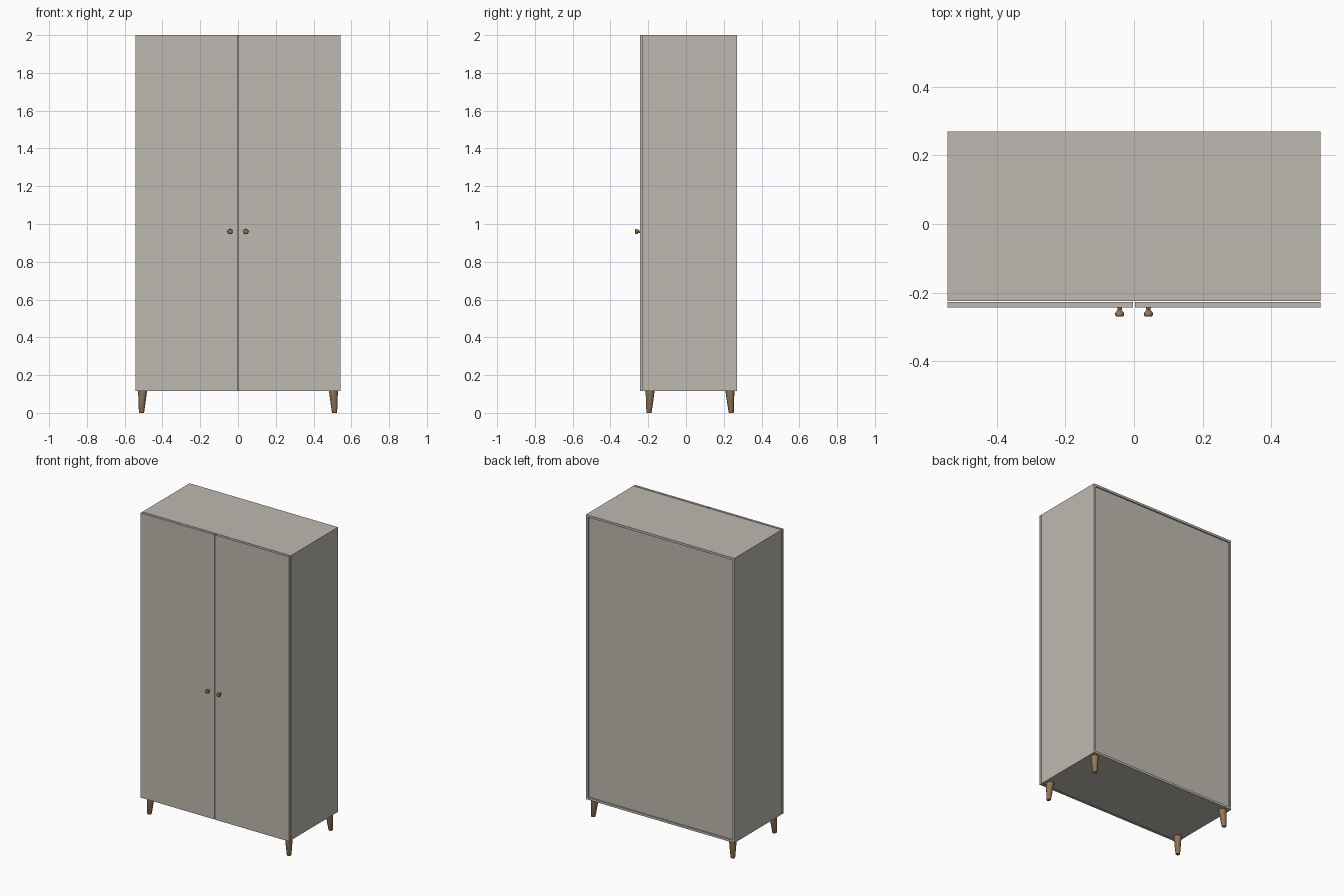
import bpy
import bmesh
from math import radians
from mathutils import Matrix, Vector

cube = bpy.data.objects.get("Cube")
if cube:
    bpy.data.objects.remove(cube)


def material(name, color):
    m = bpy.data.materials.new(name)
    m.use_nodes = True
    m.diffuse_color = color
    m.node_tree.nodes["Principled BSDF"].inputs["Base Color"].default_value = color
    return m


paint = material("warm_grey_paint", (0.52, 0.49, 0.44, 1))
wood = material("brown_wood", (0.30, 0.18, 0.09, 1))


def finish(name, bm, mat):
    mesh = bpy.data.meshes.new(name)
    bmesh.ops.recalc_face_normals(bm, faces=bm.faces)
    bm.to_mesh(mesh)
    bm.free()
    mesh.materials.append(mat)
    obj = bpy.data.objects.new(name, mesh)
    bpy.context.collection.objects.link(obj)
    return obj


def box(name, low, high):
    low, high = Vector(low), Vector(high)
    bm = bmesh.new()
    bmesh.ops.create_cube(bm, size=1, matrix=Matrix.Translation((low + high) / 2)
                          @ Matrix.Diagonal((*(high - low), 1)))
    return finish(name, bm, paint)


def turned(name, rings, axis_point, sides=24):
    """Loft circles given as (radius, distance); axis_point maps a distance to its centre and tilt."""
    bm = bmesh.new()
    loops = []
    for radius, d in rings:
        made = bmesh.ops.create_circle(bm, segments=sides, radius=radius, matrix=axis_point(d))
        loops.append(made["verts"])
    for a, b in zip(loops, loops[1:]):
        for i in range(sides):
            j = (i + 1) % sides
            bm.faces.new((a[i], a[j], b[j], b[i]))
    bm.faces.new(loops[0])
    bm.faces.new(loops[-1])
    obj = finish(name, bm, wood)
    bpy.ops.object.select_all(action="DESELECT")
    obj.select_set(True)
    bpy.context.view_layer.objects.active = obj
    bpy.ops.object.shade_smooth_by_angle(angle=radians(35))


W, FRONT, BACK = 0.543, -0.224, 0.27
BASE, TOP, T = 0.117, 2.0, 0.015

# Carcass: top board over the sides, floor between them, recessed back
box("top_panel", (-W, FRONT, TOP - T), (W, BACK, TOP))
box("bottom_panel", (-W + T, FRONT, BASE), (W - T, BACK, BASE + T))
box("back_panel", (-W + T, BACK - 0.016, BASE + T), (W - T, BACK - 0.008, TOP - T))

for side, s in (("left", 1), ("right", -1)):
    # Side panel and door
    xs = sorted((s * W, s * (W - T)))
    box(side + "_side_panel", (xs[0], FRONT, BASE), (xs[1], BACK, TOP - T))
    xs = sorted((s * W, s * 0.003))
    box(side + "_door", (xs[0], -0.243, BASE), (xs[1], -0.228, TOP))

    # Flared knob
    turned(side + "_knob",
           [(0.007, 0), (0.006, 0.008), (0.012, 0.015), (0.0135, 0.019), (0.012, 0.025), (0.008, 0.027)],
           lambda d: Matrix.Translation((s * 0.042, -0.243 - d, 0.96)) @ Matrix.Rotation(radians(90), 4, "X"))

    # Tapered legs splayed outwards
    for end, y, dy in (("front", -0.19, -0.006), ("back", 0.232, 0.008)):
        turned(f"{end}_{side}_leg",
               [(0.024, 0), (0.014, 0.114), (0.012, 0.117)],
               lambda d: Matrix.Translation((s * (0.505 + 0.006 * d / BASE), y + dy * d / BASE, BASE - d)))
